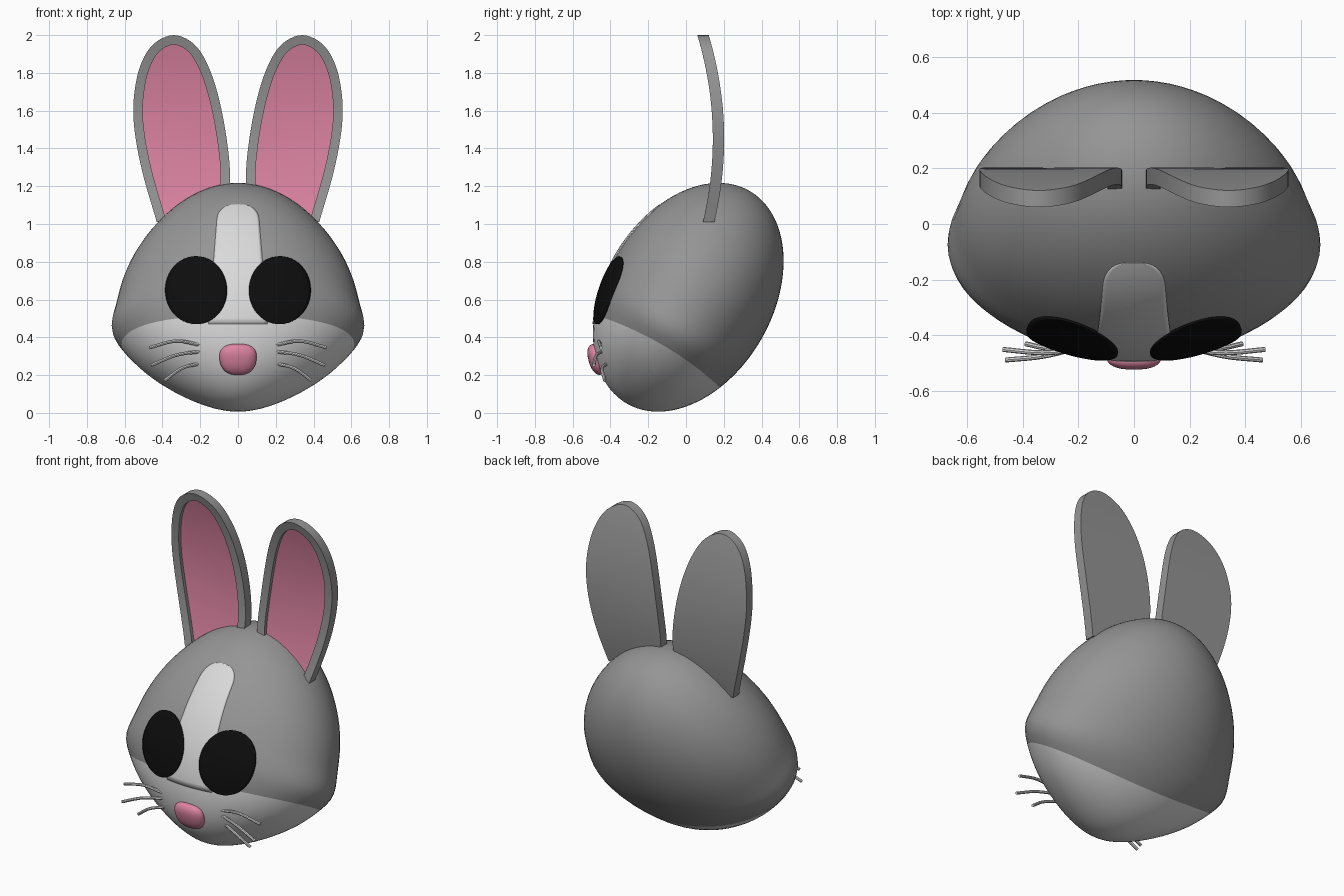
import bpy, bmesh
from math import sin, cos, pi, sqrt, exp, radians
from mathutils import Vector

cube = bpy.data.objects.get("Cube")
if cube:
    bpy.data.objects.remove(cube, do_unlink=True)


def material(name, rgb):
    m = bpy.data.materials.new(name)
    m.use_nodes = True
    m.diffuse_color = (*rgb, 1)
    m.node_tree.nodes["Principled BSDF"].inputs["Base Color"].default_value = (*rgb, 1)
    return m


GREY = material("fur grey", (0.3, 0.3, 0.3))
PALE = material("pale fur", (0.7, 0.7, 0.7))
PINK = material("pink skin", (0.72, 0.23, 0.36))
BLACK = material("eye black", (0.004, 0.004, 0.004))


def finish(name, bm, mats, angle=40):
    bmesh.ops.remove_doubles(bm, verts=bm.verts, dist=0.0002)
    bmesh.ops.recalc_face_normals(bm, faces=bm.faces)
    mesh = bpy.data.meshes.new(name)
    bm.to_mesh(mesh)
    bm.free()
    ob = bpy.data.objects.new(name, mesh)
    bpy.context.collection.objects.link(ob)
    for m in mats:
        mesh.materials.append(m)
    bpy.ops.object.select_all(action='DESELECT')
    ob.select_set(True)
    bpy.context.view_layer.objects.active = ob
    bpy.ops.object.shade_smooth_by_angle(angle=radians(angle))
    return ob


def catmull(pts, steps):
    """Smooth path through a few points."""
    ps = [Vector(p) for p in pts]
    ps = [2 * ps[0] - ps[1]] + ps + [2 * ps[-1] - ps[-2]]
    out = []
    for a, b, c, d in zip(ps, ps[1:], ps[2:], ps[3:]):
        for k in range(steps):
            t = k / steps
            out.append(0.5 * (2 * b + (c - a) * t + (2 * a - 5 * b + 4 * c - d) * t * t
                              + (3 * b - a - 3 * c + d) * t ** 3))
    return out + [ps[-2]]


# Head form: a pear-shaped body whose long axis leans back by 30 degrees
LONG, DEPTH, WIDTH = 0.65, 0.446, 0.67
CY, CZ, TILT = 0.012, 0.612, radians(30)


def section(u):
    r = sqrt(max(0, 1 - (u / LONG) ** 2))
    f = 0.945 - 0.27 * u - 2.1 * max(0, -u - 0.2) ** 2 + 0.045 * exp(-((u + 0.19) / 0.1) ** 2)
    return WIDTH * r * f, DEPTH * r


def front(x, z):
    """The y of the front of the head at x, z."""
    lo, hi = -0.8, CY + 0.265 * (z - CZ)
    for _ in range(30):
        y = (lo + hi) / 2
        u = (y - CY) * sin(TILT) + (z - CZ) * cos(TILT)
        v = (y - CY) * cos(TILT) - (z - CZ) * sin(TILT)
        w, d = section(u)
        if w > 0 and (x / w) ** 2 + (v / d) ** 2 < 1:
            hi = y
        else:
            lo = y
    return hi


# Head: rings along the leaning axis, one ring lying on the muzzle colour line
SEG, LOW, HIGH, LINE = 64, 16, 32, -0.33
edge = pi - (pi / 2 - 0.532)
line_angle = pi / 2 + (edge - pi / 2)
from math import acos
line_angle = acos(LINE / LONG)
angles = [pi - (pi - line_angle) * i / LOW for i in range(LOW)]
angles += [line_angle * (1 - i / HIGH) for i in range(HIGH + 1)]
bm = bmesh.new()
rings = []
for a in angles:
    base = LONG * cos(a)
    ring = []
    for j in range(SEG):
        t = 2 * pi * j / SEG
        lift = 0.045 * cos(t) ** 2 * exp(-((base - LINE) / 0.25) ** 2) * sin(a) ** 2 * 1.3
        u = base + lift
        w, d = section(u)
        v = d * sin(t)
        ring.append(bm.verts.new((w * cos(t), CY + u * sin(TILT) + v * cos(TILT),
                                  CZ + u * cos(TILT) - v * sin(TILT))))
    rings.append(ring)
for i in range(len(rings) - 1):
    for j in range(SEG):
        k = (j + 1) % SEG
        f = bm.faces.new((rings[i][j], rings[i][k], rings[i + 1][k], rings[i + 1][j]))
        f.material_index = 1 if i < LOW else 0
finish("head", bm, [GREY, PALE], 60)


def plate(name, rows, mat, lift, cols=16):
    """Thin plate hugging the front of the head; rows are (centre x, half width, z)."""
    bm = bmesh.new()
    grid = []
    for cx, hw, z in rows:
        xs = [cx + hw * (2 * c / cols - 1) for c in range(cols + 1)]
        grid.append([bm.verts.new((x, front(x, z) - lift, z)) for x in xs])
    for r0, r1 in zip(grid, grid[1:]):
        for c in range(cols):
            bm.faces.new((r0[c], r0[c + 1], r1[c + 1], r1[c]))
    ob = finish(name, bm, [mat])
    if sum((p.normal.y for p in ob.data.polygons)) > 0:
        ob.data.flip_normals()
    mod = ob.modifiers.new("thickness", 'SOLIDIFY')
    mod.thickness = 0.009
    mod.offset = -1


# Forehead blaze with a rounded top
rows = []
for i in range(33):
    z = 0.47 + 0.635 * sin(pi / 2 * i / 32)
    q = max(0, (z - 1.02) / 0.085)
    rows.append((0, (0.13 - 0.08 * (z - 0.8)) * max(0, 1 - q ** 2.5) ** 0.4, z))
plate("forehead_blaze", rows, PALE, 0.004)

# Eyes
for side, label in ((1, "left"), (-1, "right")):
    rows = [(side * 0.222, 0.164 * sin(pi * i / 24), 0.65 - 0.18 * cos(pi * i / 24))
            for i in range(25)]
    plate(label + "_eye", rows, BLACK, 0.011)

# Nose: a rounded block, wider at the top
bm = bmesh.new()
bmesh.ops.create_uvsphere(bm, u_segments=32, v_segments=20, radius=1)
for v in bm.verts:
    p = v.co
    sx, sz = (1 if p.x > 0 else -1), (1 if p.z > 0 else -1)
    x, z = sx * abs(p.x) ** 0.75, sz * abs(p.z) ** (0.75 if sz > 0 else 0.95)
    y, z = p.y * 0.042, z * 0.084
    x *= 0.098 * (1 + 0.8 * z)
    lean = radians(15)
    v.co = (x, -0.474 + y * cos(lean) - z * sin(lean), 0.283 + y * sin(lean) + z * cos(lean))
finish("nose", bm, [PINK], 60)


# Whiskers: curved tubes, three on each cheek
def tube(name, path, radius, mat, sides=8):
    bm = bmesh.new()
    loops = []
    for i, p in enumerate(path):
        d = (path[min(i + 1, len(path) - 1)] - path[max(i - 1, 0)]).normalized()
        a = d.cross(Vector((0, 1, 0))).normalized()
        b = d.cross(a)
        loops.append([bm.verts.new(p + radius * (a * cos(2 * pi * k / sides) + b * sin(2 * pi * k / sides)))
                      for k in range(sides)])
    for l0, l1 in zip(loops, loops[1:]):
        for k in range(sides):
            n = (k + 1) % sides
            bm.faces.new((l0[k], l0[n], l1[n], l1[k]))
    bm.faces.new(loops[0])
    bm.faces.new(loops[-1])
    finish(name, bm, [mat])


WHISKERS = {
    "upper": ((0.20, 0.36), (0.33, 0.38, -0.462), (0.47, 0.345, -0.45)),
    "middle": ((0.20, 0.325), (0.33, 0.305, -0.475), (0.46, 0.252, -0.488)),
    "lower": ((0.21, 0.26), (0.30, 0.235, -0.445), (0.388, 0.172, -0.43)),
}
for side, label in ((1, "left"), (-1, "right")):
    for row, (root, mid, tip) in WHISKERS.items():
        start = (side * root[0], front(*root) + 0.01, root[1])
        path = catmull([start] + [(side * x, y, z) for x, z, y in (mid, tip)], 6)
        tube(f"{label}_{row}_whisker", path, 0.009, PALE)

# Ears: bent slabs with a raised rim around a sunken pink lining
OUTLINE = [(0.06, 1.08), (0.042, 1.25), (0.06, 1.45), (0.10, 1.66), (0.155, 1.83), (0.23, 1.95),
           (0.34, 2.0), (0.45, 1.95), (0.52, 1.83), (0.552, 1.66), (0.547, 1.49), (0.505, 1.27),
           (0.43, 1.01)]


def bend(z):
    return 0.172 - 0.27 * (z - 1.45) ** 2


def ear(name, side):
    outer = catmull(OUTLINE, 5)
    n = len(outer)
    inner = []
    for i, p in enumerate(outer):
        d = (outer[min(i + 1, n - 1)] - outer[max(i - 1, 0)]).normalized()
        inner.append(p + 0.05 * Vector((d.y, -d.x)))
    bm = bmesh.new()

    def loop(pts, dy):
        return [bm.verts.new((side * p.x, bend(p.y) + dy, p.y)) for p in pts]

    back, rim = loop(outer, 0.03), loop(outer, -0.03)
    lip, floor = loop(inner, -0.03), loop(inner, -0.008)
    for a, b in ((back, rim), (rim, lip), (lip, floor)):
        for i in range(n - 1):
            bm.faces.new((a[i], a[i + 1], b[i + 1], b[i]))
    # Strips across the back and the lining
    for ring, index in ((back, 0), (floor, 1)):
        for i in range(n // 2):
            j = n - 1 - i
            corners = [ring[i], ring[i + 1], ring[j - 1], ring[j]]
            if i + 1 == j - 1:
                corners.pop(2)
            bm.faces.new(corners).material_index = index
    # Closed underside
    bm.faces.new((back[0], rim[0], lip[0], floor[0], floor[-1], lip[-1], rim[-1], back[-1]))
    finish(name, bm, [GREY, PINK], 35)


ear("left_ear", 1)
ear("right_ear", -1)
